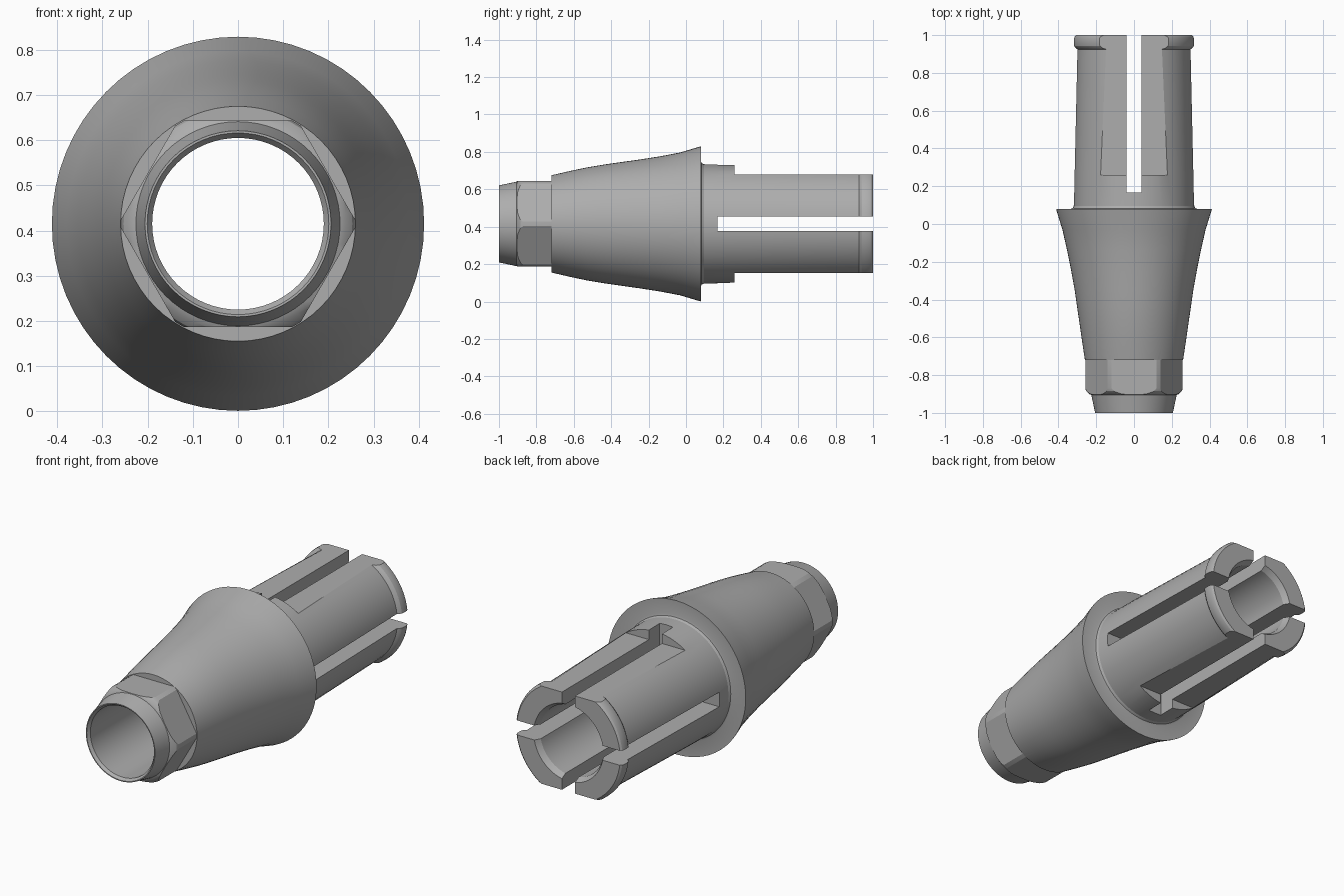
import bpy, bmesh, math
from mathutils import Matrix, Vector

if "Cube" in bpy.data.objects:
    bpy.data.objects.remove(bpy.data.objects["Cube"])

CZ = 0.415      # height of the long axis
SEG = 64

metal = bpy.data.materials.new("grey metal")
metal.diffuse_color = (0.42, 0.42, 0.42, 1)
metal.use_nodes = True
metal.node_tree.nodes["Principled BSDF"].inputs["Base Color"].default_value = metal.diffuse_color


def new_object(name, bm):
    bmesh.ops.recalc_face_normals(bm, faces=bm.faces)
    mesh = bpy.data.meshes.new(name)
    bm.to_mesh(mesh)
    bm.free()
    mesh.materials.append(metal)
    obj = bpy.data.objects.new(name, mesh)
    bpy.context.collection.objects.link(obj)
    return obj


def revolve(name, profile):
    """Closed profile of (y, sideways radius, upward radius) turned about the y axis."""
    bm = bmesh.new()
    rings = []
    for i in range(SEG):
        a = 2 * math.pi * i / SEG
        c, s = math.cos(a), math.sin(a)
        ring = []
        for y, rx, rz in profile:
            r = rx + (rz - rx) * s * s
            ring.append(bm.verts.new((r * c, y, CZ + r * s)))
        rings.append(ring)
    n = len(profile)
    for i in range(SEG):
        p, q = rings[i], rings[(i + 1) % SEG]
        for j in range(n):
            k = (j + 1) % n
            bm.faces.new((p[j], p[k], q[k], q[j]))
    return new_object(name, bm)


def cut_box(target, x, y, z, turn=0):
    """Cut a box given by ranges relative to the axis, turned about the axis."""
    bm = bmesh.new()
    mid = Vector([(a + b) / 2 for a, b in (x, y, z)])
    size = [b - a for a, b in (x, y, z)]
    m = (Matrix.Translation((0, 0, CZ)) @ Matrix.Rotation(turn, 4, 'Y')
         @ Matrix.Translation(mid) @ Matrix.Diagonal((*size, 1)))
    bmesh.ops.create_cube(bm, size=1, matrix=m)
    cutter = new_object("cutter", bm)
    cutter.hide_render = True
    mod = target.modifiers.new("cut", 'BOOLEAN')
    mod.operation = 'DIFFERENCE'
    mod.solver = 'EXACT'
    mod.object = cutter
    bpy.context.view_layer.objects.active = target
    bpy.ops.object.modifier_apply(modifier=mod.name)
    bpy.data.objects.remove(cutter)


# Nose collar and hexagon blank
nose = [(-1, .201), (-1, .206), (-.985, .209), (-.905, .226), (-.9, .238),
        (-.885, .253), (-.87, .258), (-.72, .258)]
# Flared body, slightly fuller upward than sideways
flare = [(-.72, .26, .26), (-.62, .275, .283), (-.53, .288, .302), (-.44, .301, .317),
         (-.35, .314, .330), (-.25, .332, .344), (-.14, .354, .361), (-.03, .379, .382),
         (.07, .410, .412), (.08, .412, .414)]
# Neck fillet, tapered sleeve and end lip
sleeve = [(.08, .335), (.083, .325), (.095, .319), (.26, .317), (.925, .302),
          (.932, .312), (.942, .319), (.955, .321), (.98, .321), (.992, .317), (1, .308)]
# Through bore with small chamfers
bore = [(1, .207), (.97, .19), (-.985, .19)]

double = lambda pts: [(y, r, r) for y, r in pts]
connector = revolve("connector_sleeve", double(nose) + flare + double(sleeve) + double(bore))

# Hexagon flats on the nose
for i in range(6):
    cut_box(connector, (-.4, .4), (-1.1, -.72), (.229, .5), i * math.pi / 3)

# Flats on the top and bottom of the sleeve
for turn in (0, math.pi):
    cut_box(connector, (-.4, .4), (.26, 1.1), (.263, .5), turn)

# Crossed slots that split the sleeve into four fingers
for turn in (0, math.pi / 2):
    cut_box(connector, (-.039, .039), (.168, 1.1), (-.6, .6), turn)

connector.select_set(True)
bpy.context.view_layer.objects.active = connector
bpy.ops.object.shade_smooth_by_angle(angle=math.radians(25))
